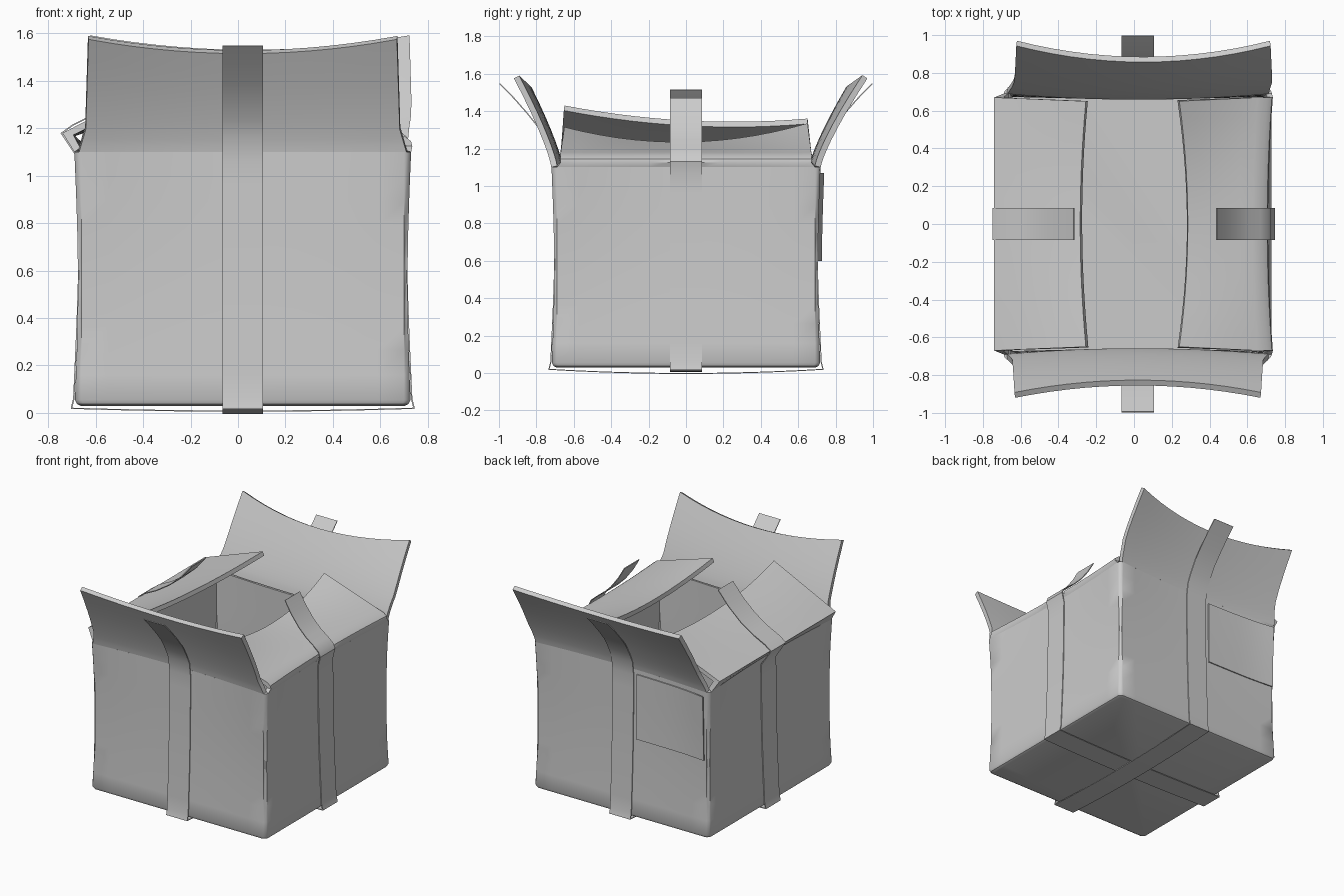
import bpy, math

if "Cube" in bpy.data.objects:
    bpy.data.objects.remove(bpy.data.objects["Cube"])

CX = 0.02                                   # the box sits slightly right of centre
HALF = (0.72, 0.71, 0.72, 0.71)             # wall distance: front, right, back, left
TOP = 1.1


def place(side, a, d, z):
    """Local wall coordinates (along wall, outward, up) to world."""
    ang = side * math.pi / 2
    n = (math.sin(ang), -math.cos(ang))
    t = (math.cos(ang), math.sin(ang))
    return (t[0] * a + n[0] * d + CX, t[1] * a + n[1] * d, z)


def wall(side, a, z):
    """Outward distance of the sagging wall surface."""
    k = min(1, max(0, z / TOP))
    t = min(1, abs(a) / 0.69)
    return HALF[side] - 0.015 * math.sin(math.pi * k) - 0.03 * k * k * (1 - t * t)


def make(name, verts, faces, thick, angle=35):
    me = bpy.data.meshes.new(name)
    me.from_pydata(verts, [], faces)
    ob = bpy.data.objects.new(name, me)
    bpy.context.collection.objects.link(ob)
    bpy.ops.object.select_all(action='DESELECT')
    ob.select_set(True)
    bpy.context.view_layer.objects.active = ob
    m = ob.modifiers.new("thickness", 'SOLIDIFY')
    m.thickness, m.offset, m.use_even_offset = thick, -1, True
    bpy.ops.object.modifier_apply(modifier=m.name)
    bpy.ops.object.shade_smooth_by_angle(angle=math.radians(angle))
    return ob


def sheet(name, side, rows, thick, nu=14):
    """rows: functions u -> (a, d, z), listed from bottom to top."""
    us = [-1 + 2 * i / nu for i in range(nu + 1)]
    verts = [place(side, *r(u)) for r in rows for u in us]
    w = nu + 1
    faces = [(j * w + i, j * w + i + 1, (j + 1) * w + i + 1, (j + 1) * w + i)
             for j in range(len(rows) - 1) for i in range(nu)]
    return make(name, verts, faces, thick)


# Box body: stacked rings with rounded corners and sagging walls
def ring(z, inset):
    pts, r = [], 0.03
    for s in range(4):
        span = HALF[(s + 1) % 4] - r
        for i in range(13):
            a = span * (-1 + i / 6)
            pts.append(place(s, a * (1 - inset), wall(s, a, z) - inset, z))
        d0, d1 = wall(s, span, z), wall((s + 1) % 4, -span, z)
        for ang in (30, 60):
            c = math.radians(ang)
            pts.append(place(s, d1 - r + r * math.sin(c) - inset,
                             d0 - r + r * math.cos(c) - inset, z))
    return pts


levels = [(0.03, 0.025), (0.037, 0.01), (0.055, 0)]
levels += [(0.055 + (TOP - 0.055) * i / 10, 0) for i in range(1, 11)]
verts = [p for z, ins in levels for p in ring(z, ins)]
N = len(verts) // len(levels)
faces = [(j * N + i, j * N + (i + 1) % N, (j + 1) * N + (i + 1) % N, (j + 1) * N + i)
         for j in range(len(levels) - 1) for i in range(N)]
faces.append(tuple(reversed(range(N))))
make("box_body", verts, faces, 0.032)


# Front and back flaps: flared outwards
def flared_flap(name, side, tip_d, tip_bow, tip_z, tip_rise, half, shift):
    def row(v):
        def f(u):
            hw = 0.69 + (half + 0.015 - 0.69) * min(1, v / 0.2) - 0.015 * v
            a = u * hw + shift * min(1, v * 3)
            base = wall(side, u * 0.69, TOP)
            d = base + (tip_d + tip_bow * u * u - base) * v ** 1.25
            return a, d, TOP + (tip_z + tip_rise * u * u - TOP) * v
        return f
    sheet(name, side, [row(v) for v in (0, .06, .12, .2, .3, .45, .6, .8, 1)], 0.032)


flared_flap("front_flap", 0, 0.855, 0.065, 1.515, 0.06, 0.65, 0)
flared_flap("back_flap", 2, 0.885, 0.085, 1.515, 0.06, 0.67, -0.03)


# Side flaps: folded inwards, half closed
def folded_flap(name, side, fold, tip, n=5):
    rows = [lambda u: (u * 0.69, wall(side, u * 0.69, TOP), TOP)]
    for k in range(len(fold)):
        rows.append(lambda u, k=k: (u * 0.67, *fold[k](u)))
    for i in range(1, n + 1):
        def f(u, v=i / n):
            d0, z0 = fold[-1](u)
            d1, z1 = tip(u)
            return u * (0.67 - 0.02 * v), d0 + (d1 - d0) * v, z0 + (z1 - z0) * v
        rows.append(f)
    sheet(name, side, rows, 0.03)


folded_flap("left_flap", 3, [lambda u: (0.76, 1.18)],
            lambda u: (0.305 - 0.03 * u * u, 1.35 + 0.045 * u * u + 0.035 * u))
folded_flap("right_flap", 1,
            [lambda u: (0.69 + 0.025 * u * u, 1.125),
             lambda u: (0.685 + 0.025 * u * u, 1.145),
             lambda u: (0.66 + 0.025 * u * u, 1.165),
             lambda u: (0.61 + 0.025 * u * u, 1.18)],
            lambda u: (0.265 - 0.045 * u * u, 1.235 + 0.09 * u * u + 0.01 * u))


# Tape strips: up each wall, then peeling loose past the flap
def tape(name, side, loose):
    path = [(HALF[side] + 0.015, 0.022)]
    for i in range(11):
        z = 0.06 + 0.1 * i
        path.append((wall(side, 0, z) + 0.008, z))
    rows = [lambda u, p=p: (u * 0.085, *p) for p in path + loose]
    sheet(name, side, rows, 0.006, 2)


peel = [(0.712, 1.16), (0.745, 1.23), (0.79, 1.31), (0.85, 1.385), (0.92, 1.465), (0.998, 1.545)]
tape("front_tape", 0, peel)
tape("back_tape", 2, peel)
tape("right_tape", 1, [(0.705, 1.13), (0.69, 1.165), (0.65, 1.2), (0.59, 1.245),
                       (0.53, 1.305), (0.47, 1.385), (0.42, 1.47)])
tape("left_tape", 3, [(0.768, 1.18), (0.72, 1.215), (0.62, 1.265), (0.52, 1.33),
                      (0.42, 1.42), (0.34, 1.515)])

# Bottom tape: two crossed strips, sagging in the middle
for name, side, sag in (("bottom_tape_long", 0, 0.022), ("bottom_tape_cross", 1, 0.012)):
    reach = HALF[side] + 0.015
    rows = [lambda u, t=-1 + i / 5: (u * 0.085, t * reach, 0.022 - sag * (1 - t * t))
            for i in range(11)]
    sheet(name, side, rows, -0.005, 2)

# Label on the back wall, lifting at its outer edge
sheet("label", 2,
      [lambda u, z=0.6 + 0.47 * i / 6: (0.39 + 0.28 * u,
                                        wall(2, 0.39 + 0.28 * u, z) + 0.01 + 0.012 * max(0, u) ** 2, z)
       for i in range(7)], 0.008, 8)
